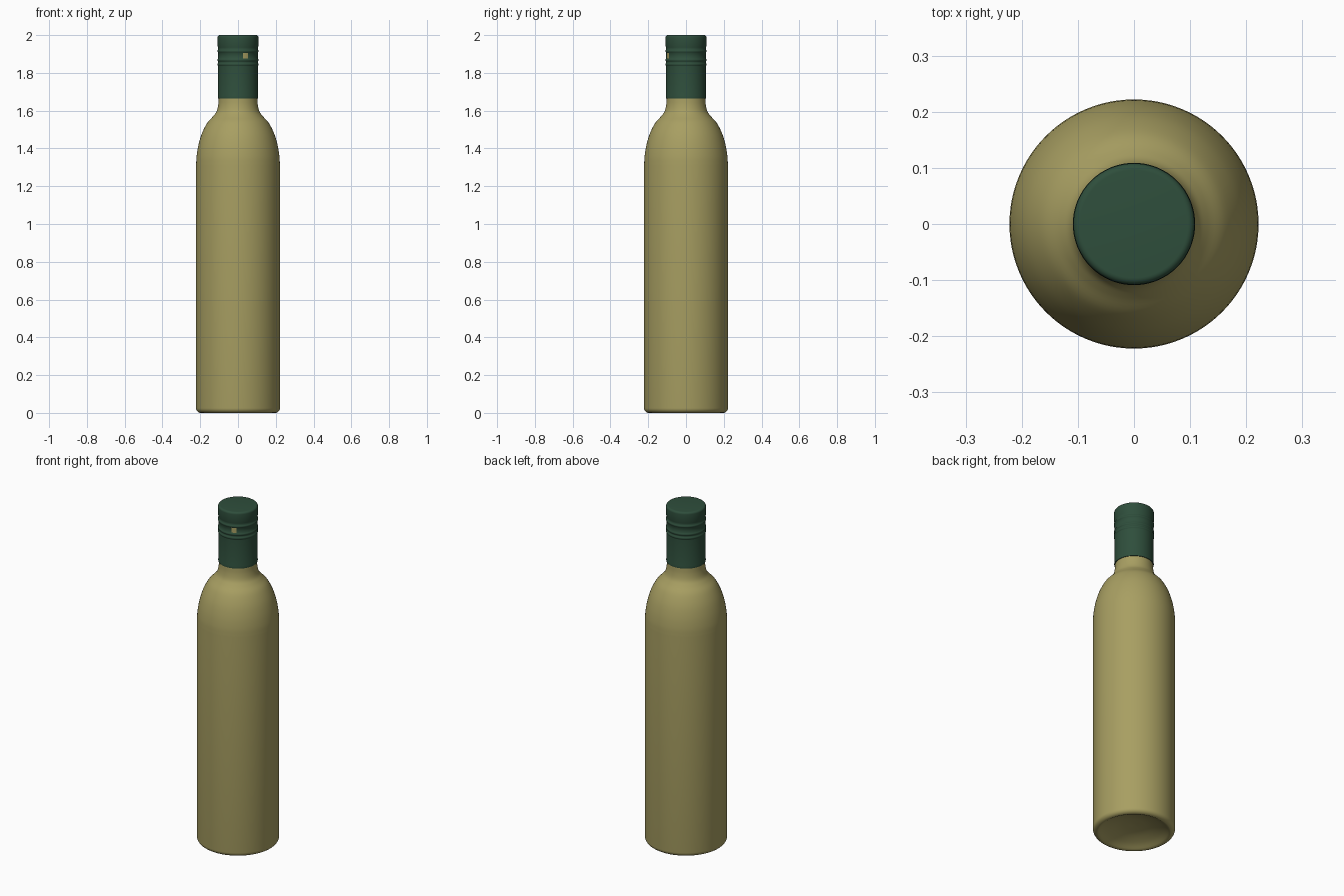
import bpy, bmesh, math
from mathutils import Vector

SEGMENTS = 96

cube = bpy.data.objects.get("Cube")
if cube:
    bpy.data.objects.remove(cube, do_unlink=True)


def material(name, colour):
    mat = bpy.data.materials.new(name)
    mat.use_nodes = True
    mat.diffuse_color = colour
    mat.node_tree.nodes["Principled BSDF"].inputs["Base Color"].default_value = colour
    return mat


def spline(points, steps=5):
    """Smooth curve passing through the (radius, height) points."""
    pts = [Vector(p) for p in points]
    pts = [2 * pts[0] - pts[1]] + pts + [2 * pts[-1] - pts[-2]]
    out = []
    for a, b, c, d in zip(pts, pts[1:], pts[2:], pts[3:]):
        for i in range(steps):
            t = i / steps
            out.append(0.5 * (2 * b + (c - a) * t + (2 * a - 5 * b + 4 * c - d) * t**2
                              + (3 * b - a - 3 * c + d) * t**3))
    return [tuple(p) for p in out] + [tuple(points[-1])]


def arc(cr, cz, radius, start, end, steps=6):
    """Arc in the profile plane, angles in degrees."""
    angles = [math.radians(start + (end - start) * i / steps) for i in range(steps + 1)]
    return [(cr + radius * math.cos(a), cz + radius * math.sin(a)) for a in angles]


def lathe(name, profile, mat, cut=None):
    """Revolve a profile, running upwards on the outside, about z."""
    bm = bmesh.new()
    rings = []
    for r, z in profile:
        if r < 1e-5:
            rings.append([bm.verts.new((0, 0, z))] * SEGMENTS)
        else:
            rings.append([bm.verts.new((r * math.cos(a), r * math.sin(a), z))
                          for a in (math.tau * i / SEGMENTS for i in range(SEGMENTS))])
    for low, high in zip(rings, rings[1:]):
        for i in range(SEGMENTS):
            j = (i + 1) % SEGMENTS
            bm.faces.new(dict.fromkeys((low[i], low[j], high[j], high[i])))
    if cut:
        hole = [f for f in bm.faces if cut(f.calc_center_median())]
        bmesh.ops.delete(bm, geom=hole, context="FACES")
    mesh = bpy.data.meshes.new(name)
    bm.to_mesh(mesh)
    bm.free()
    mesh.materials.append(mat)
    obj = bpy.data.objects.new(name, mesh)
    bpy.context.collection.objects.link(obj)
    bpy.ops.object.select_all(action="DESELECT")
    obj.select_set(True)
    bpy.context.view_layer.objects.active = obj
    bpy.ops.object.shade_smooth_by_angle(angle=math.radians(40))
    return obj


glass = material("olive glass", (0.39, 0.345, 0.122, 1))
green = material("dark green metal", (0.028, 0.077, 0.045, 1))

# Bottle: domed hollow underneath, rounded heel, straight wall, shoulder, neck
punt = spline([(0, 0.05), (0.08, 0.043), (0.15, 0.023), (0.195, 0)], 4)
heel = arc(0.197, 0.025, 0.025, -90, 0)
shoulder = spline([(0.222, 1.31), (0.219, 1.36), (0.209, 1.42), (0.191, 1.48),
                   (0.163, 1.535), (0.132, 1.57), (0.114, 1.595), (0.105, 1.63),
                   (0.102, 1.67)])
neck_top = [(0.102, 1.97), (0, 1.97)]
lathe("bottle", punt + heel + shoulder + neck_top, glass)

# Screw cap sleeve: beaded hem, three raised rings and a rounded top edge
sleeve = [(0.102, 1.665), (0.106, 1.665), (0.107, 1.672), (0.105, 1.68), (0.105, 1.835)]
for z in (1.845, 1.868, 1.915):
    sleeve += [(0.105 + 0.004 * math.sin(math.pi * i / 6), z - 0.009 + 0.003 * i)
               for i in range(7)]
crown = [(0.106, 1.935), (0.108, 1.942)] + arc(0.096, 1.988, 0.012, 0, 90) + [(0, 2)]


# Small square opening in the front of the sleeve, showing the neck
def opening(p):
    return p.y < 0 and 0.027 < p.x < 0.053 and 1.878 < p.z < 1.905


lathe("screw_cap", sleeve + crown, green, opening)
